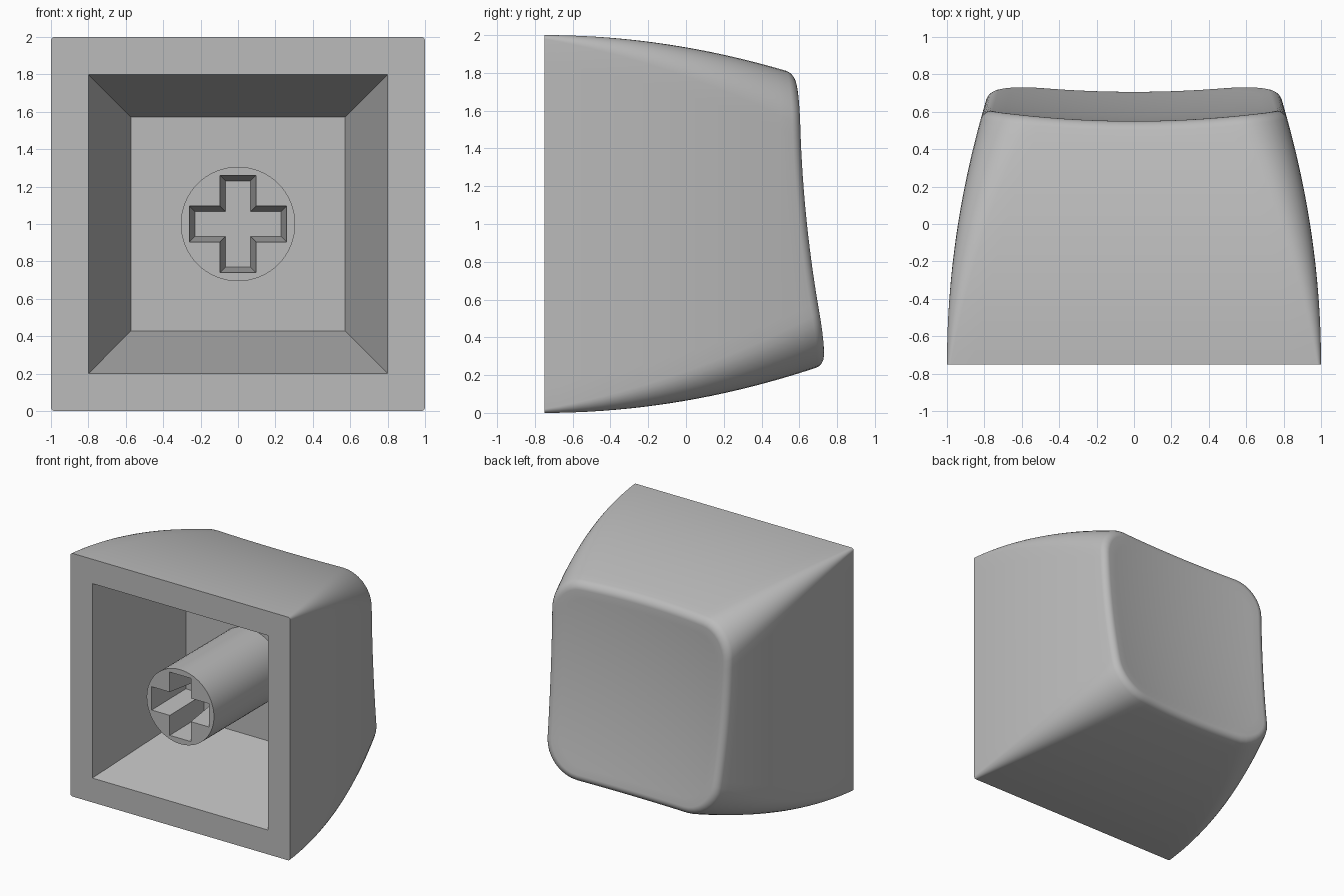
import bpy
import bmesh
from math import cos, sin, pi

cube = bpy.data.objects.get("Cube")
if cube:
    bpy.data.objects.remove(cube, do_unlink=True)

FRONT, FLOOR = -0.75, 0.14      # open rim and cavity floor, along y
MID = 1.0                       # height of the centre line
FILLET = 0.05
ARC, SIDE = 8, 16               # ring points per corner and per straight side

grey = bpy.data.materials.new("light grey plastic")
grey.use_nodes = True
grey.diffuse_color = (0.5, 0.5, 0.5, 1)
grey.node_tree.nodes["Principled BSDF"].inputs["Base Color"].default_value = grey.diffuse_color


def dish(x, z):
    """Depth of the sloping, hollowed outer face."""
    h = z - MID
    return 0.59 - 0.11 * h + 0.09 * x * x + 0.076 * h * h


def section_point(i, y, inset):
    """Point i of the rounded-square section at depth y."""
    t = max(y - FRONT, 0)
    w = 1 - 0.105 * t * t - inset
    h = 1 - 0.1155 * t * t - inset
    r = max(0.02 + 0.18 * t - inset, 0.01)
    corner, k = divmod(i, ARC + SIDE)

    def on_arc(c, f):
        a = (c + f) * pi / 2
        sx, sz = [(1, 1), (-1, 1), (-1, -1), (1, -1)][c % 4]
        return sx * (w - r) + r * cos(a), sz * (h - r) + r * sin(a)

    if k <= ARC:
        x, z = on_arc(corner, k / ARC)
    else:
        f = (k - ARC) / SIDE
        (ax, az), (bx, bz) = on_arc(corner, 1), on_arc(corner + 1, 0)
        x, z = ax + (bx - ax) * f, az + (bz - az) * f
    return x, MID + z


def wall_ring(s, inset=0.0, drop=FILLET):
    """Ring a fraction s of the way from the rim to the dished face."""
    ring = []
    for i in range(4 * (ARC + SIDE)):
        y = FRONT
        for _ in range(12):
            x, z = section_point(i, y, inset)
            y = FRONT + s * (dish(x, z) - drop - FRONT)
        ring.append((x, y, z))
    return ring


def add_loop(bm, points):
    return [bm.verts.new(p) for p in points]


def bridge(bm, a, b):
    for i in range(len(a)):
        j = (i + 1) % len(a)
        bm.faces.new((a[i], a[j], b[j], b[i]))


def fill_between(bm, outer, inner):
    """Flat face with a hole."""
    edges = []
    for loop in (outer, inner):
        for i, v in enumerate(loop):
            pair = (v, loop[(i + 1) % len(loop)])
            edges.append(bm.edges.get(pair) or bm.edges.new(pair))
    bmesh.ops.triangle_fill(bm, edges=edges, use_beauty=True, normal=(0, -1, 0))


def pocket(bm, outer, shape_front, shape_back):
    """Tapered blind hole in the face bounded by the outer loop."""
    a, b = add_loop(bm, shape_front), add_loop(bm, shape_back)
    bridge(bm, a, b)
    bm.faces.new(b)
    fill_between(bm, outer, a)


def finish(bm, name):
    bmesh.ops.recalc_face_normals(bm, faces=bm.faces)
    mesh = bpy.data.meshes.new(name)
    bm.to_mesh(mesh)
    bm.free()
    mesh.materials.append(grey)
    obj = bpy.data.objects.new(name, mesh)
    bpy.context.collection.objects.link(obj)
    bpy.ops.object.select_all(action="DESELECT")
    obj.select_set(True)
    bpy.context.view_layer.objects.active = obj
    bpy.ops.object.shade_smooth_by_angle(angle=pi / 6)


def square(half, y):
    return [(sx * half, y, MID + sz * half) for sx, sz in ((1, 1), (-1, 1), (-1, -1), (1, -1))]


def cross(inset, y):
    """Plus-shaped outline, one quarter turned four times."""
    arm, width = 0.26 - inset, 0.096 - inset
    points, quarter = [], [(arm, -width), (arm, width), (width, width)]
    for _ in range(4):
        points += [(x, y, MID + z) for x, z in quarter]
        quarter = [(-z, x) for x, z in quarter]
    return points


# Shell: curved walls, filleted edge, dished face, tapered cavity
bm = bmesh.new()
rings = [wall_ring(s / 20) for s in range(21)]
for n in range(1, 7):
    a = n / 6 * pi / 2
    rings.append(wall_ring(1, FILLET * (1 - cos(a)), FILLET * (1 - sin(a))))
edge = rings[-1]
for n in range(1, 12):
    f = 1 - n / 12
    flat = [(x * f, MID + (z - MID) * f) for x, _, z in edge]
    rings.append([(x, dish(x, z), z) for x, z in flat])
loops = [add_loop(bm, r) for r in rings]
for a, b in zip(loops, loops[1:]):
    bridge(bm, a, b)
centre = bm.verts.new((0, dish(0, MID), MID))
for i, v in enumerate(loops[-1]):
    bm.faces.new((v, loops[-1][(i + 1) % len(loops[-1])], centre))
pocket(bm, loops[0], square(0.8, FRONT), square(0.573, FLOOR))
finish(bm, "cap_shell")

# Stem: round post with a cross-shaped socket
bm = bmesh.new()
ends = []
for y in (FRONT, FLOOR + 0.01):
    angles = [k * pi / 32 for k in range(64)]
    ends.append(add_loop(bm, [(0.306 * cos(a), y, MID + 0.306 * sin(a)) for a in angles]))
bridge(bm, *ends)
bm.faces.new(ends[1])
pocket(bm, ends[0], cross(0, FRONT), cross(0.03, FRONT + 0.4))
finish(bm, "stem")
